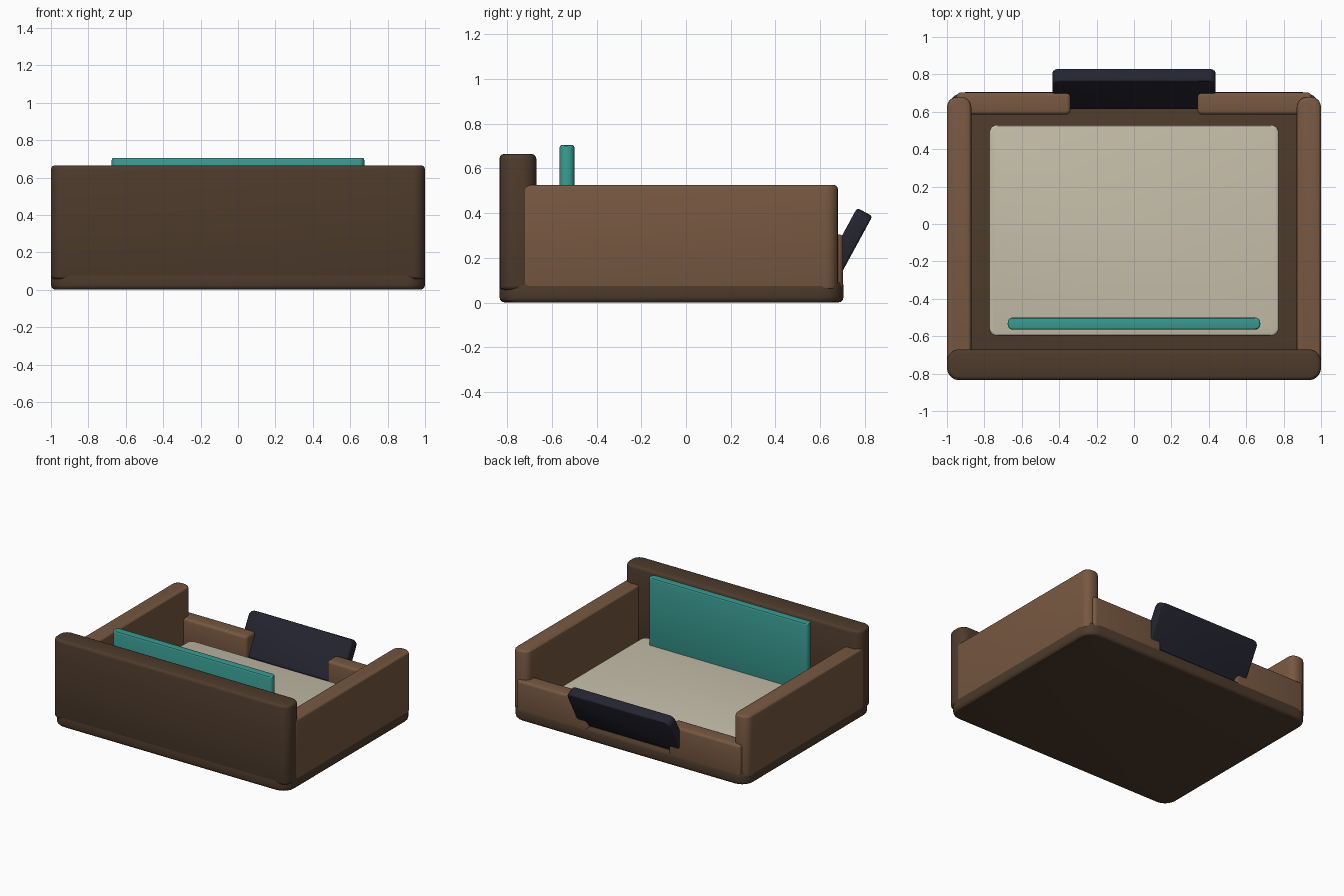
import bpy
import bmesh
from math import atan2
from mathutils import Vector

cube = bpy.data.objects.get("Cube")
if cube:
    bpy.data.objects.remove(cube, do_unlink=True)


def material(name, rgb):
    mat = bpy.data.materials.new(name)
    mat.use_nodes = True
    colour = (*rgb, 1.0)
    mat.diffuse_color = colour
    mat.node_tree.nodes["Principled BSDF"].inputs["Base Color"].default_value = colour
    return mat


dark_brown = material("dark brown", (0.075, 0.043, 0.025))
brown = material("brown", (0.185, 0.098, 0.053))
beige = material("beige", (0.56, 0.51, 0.40))
teal = material("teal", (0.04, 0.32, 0.28))
navy = material("dark navy", (0.018, 0.018, 0.031))


def rounded_box(name, low, high, mat, corner, rim):
    """Box with rounded upright corners and softened top and bottom rims."""
    low, high = Vector(low), Vector(high)
    size = high - low
    bm = bmesh.new()
    bmesh.ops.create_cube(bm, size=1)
    bmesh.ops.scale(bm, vec=size, verts=bm.verts)
    upright = [e for e in bm.edges
               if abs(e.verts[0].co.z - e.verts[1].co.z) > size.z / 2]
    bmesh.ops.bevel(bm, geom=upright, offset=corner, segments=5,
                    profile=0.5, affect='EDGES')
    rims = [e for e in bm.edges
            if abs(e.verts[0].co.z - e.verts[1].co.z) < size.z / 2]
    bmesh.ops.bevel(bm, geom=rims, offset=rim, segments=3,
                    profile=0.5, affect='EDGES')
    bmesh.ops.recalc_face_normals(bm, faces=bm.faces)
    mesh = bpy.data.meshes.new(name)
    bm.to_mesh(mesh)
    bm.free()
    mesh.materials.append(mat)
    obj = bpy.data.objects.new(name, mesh)
    obj.location = (low + high) / 2
    bpy.context.collection.objects.link(obj)
    bpy.ops.object.select_all(action='DESELECT')
    obj.select_set(True)
    bpy.context.view_layer.objects.active = obj
    bpy.ops.object.shade_smooth_by_angle()
    return obj


# Base tray and tall front wall
rounded_box("base", (-1, -0.835, 0), (1, 0.705, 0.1), dark_brown, 0.1, 0.025)
rounded_box("front_wall", (-1, -0.835, 0.055), (1, -0.67, 0.665), dark_brown, 0.065, 0.022)

# Side walls and the split low back wall
for side, s in (("left", 1), ("right", -1)):
    xs = sorted((s * 0.87, s))
    rounded_box(side + "_wall", (xs[0], -0.76, 0.055), (xs[1], 0.68, 0.527),
                brown, 0.055, 0.02)
    xs = sorted((s * 0.34, s * 0.95))
    rounded_box(side + "_back_rail", (xs[0], 0.585, 0.06), (xs[1], 0.703, 0.305),
                brown, 0.025, 0.018)

# Cushion and upright board
rounded_box("cushion", (-0.775, -0.6, 0.08), (0.775, 0.53, 0.19), beige, 0.045, 0.014)
rounded_box("upright_board", (-0.675, -0.565, 0.16), (0.675, -0.5, 0.705), teal, 0.028, 0.01)

# Tilted entry flap, its flat sides turned to lean outwards
bottom, top = Vector((0, 0.645, 0.12)), Vector((0, 0.8, 0.405))
lean = top - bottom
half = lean.length / 2
flap = rounded_box("entry_flap", (-0.437, -half, -0.039), (0.437, half, 0.039),
                   navy, 0.04, 0.012)
flap.location = (top + bottom) / 2
flap.rotation_euler.x = atan2(lean.z, lean.y)
